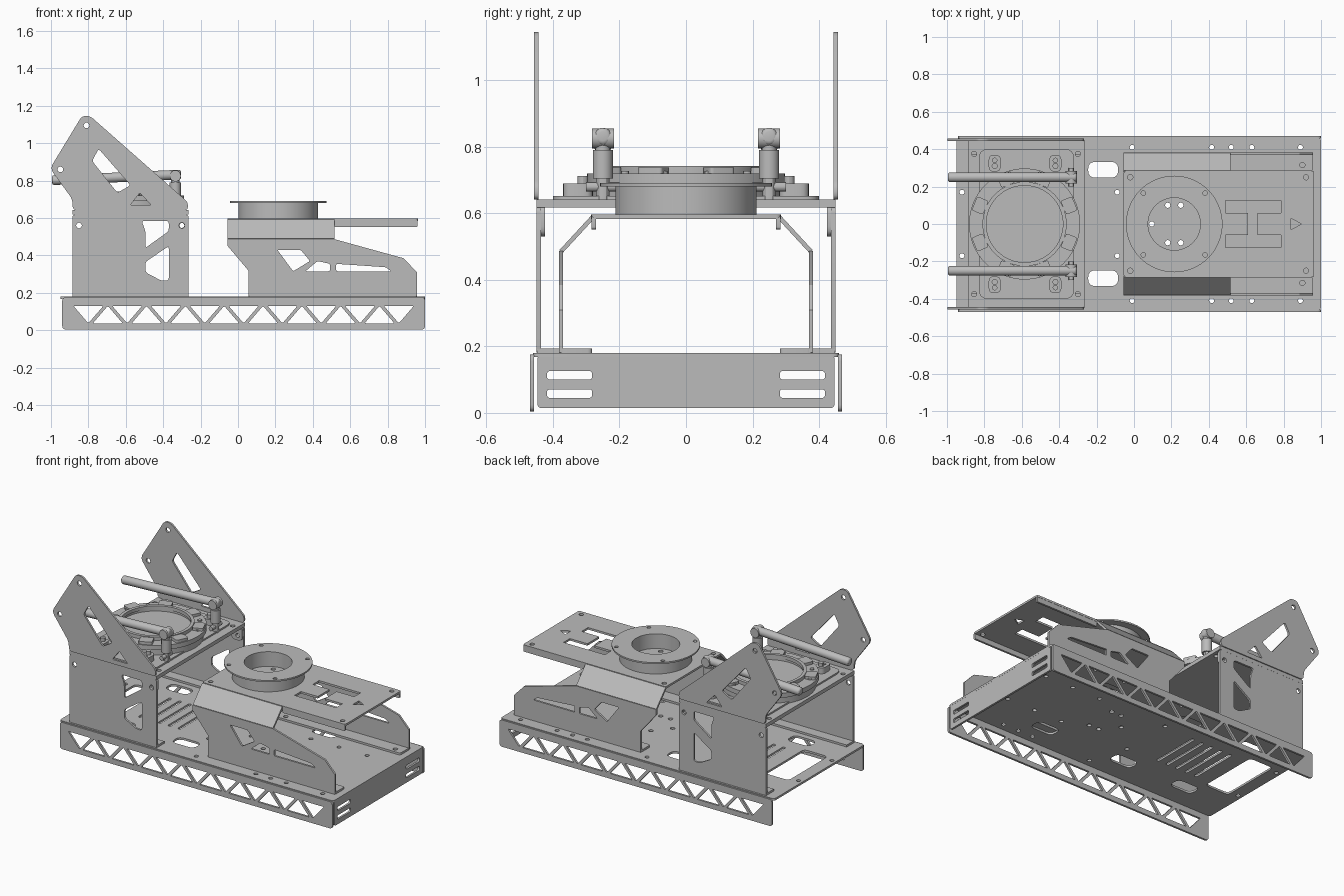
import bpy, bmesh, math
from mathutils import Matrix, Vector

cube = bpy.data.objects.get("Cube")
if cube:
    bpy.data.objects.remove(cube)

metal = bpy.data.materials.new("satin grey metal")
metal.use_nodes = True
GREY = (0.5, 0.5, 0.5, 1)
metal.diffuse_color = GREY
metal.node_tree.nodes["Principled BSDF"].inputs["Base Color"].default_value = GREY
parts = []


# --- outline helpers ---
def circle(x, y, r, n=24):
    return [(x + r * math.cos(math.tau * i / n), y + r * math.sin(math.tau * i / n)) for i in range(n)]


def rect(x0, x1, y0, y1):
    return [(x0, y0), (x1, y0), (x1, y1), (x0, y1)]


def rounded(points, r, n=4):
    """Replace each corner by a short curve."""
    out = []
    for i, p in enumerate(points):
        p = Vector(p)
        a, b = Vector(points[i - 1]) - p, Vector(points[(i + 1) % len(points)]) - p
        d = min(r, a.length * 0.45, b.length * 0.45)
        a, b = p + a.normalized() * d, p + b.normalized() * d
        for k in range(n + 1):
            t = k / n
            out.append(tuple(a * (1 - t) ** 2 + p * 2 * t * (1 - t) + b * t * t))
    return out


# --- part helpers ---
def finish(name, mesh):
    bm = bmesh.new()
    bm.from_mesh(mesh)
    bmesh.ops.remove_doubles(bm, verts=bm.verts, dist=1e-5)
    bmesh.ops.recalc_face_normals(bm, faces=bm.faces)
    bm.to_mesh(mesh)
    bm.free()
    mesh.materials.clear()
    mesh.materials.append(metal)
    ob = bpy.data.objects.new(name, mesh)
    bpy.context.collection.objects.link(ob)
    parts.append(ob)


def frame(u, v, origin):
    u, v = Vector(u).normalized(), Vector(v).normalized()
    m = Matrix((u, v, u.cross(v))).transposed().to_4x4()
    m.translation = origin
    return m


def flat(z):
    return frame((1, 0, 0), (0, 1, 0), (0, 0, z))


def upright(y):
    return frame((1, 0, 0), (0, 0, 1), (0, y, 0))


def facing_x(x):
    return frame((0, 1, 0), (0, 0, 1), (x, 0, 0))


def plate(name, outline, holes, thick, place):
    """Sheet cut from an outline with holes, centred on its plane."""
    cu = bpy.data.curves.new(name, 'CURVE')
    cu.dimensions, cu.fill_mode, cu.extrude = '2D', 'BOTH', thick / 2
    for loop in [outline] + holes:
        sp = cu.splines.new('POLY')
        sp.points.add(len(loop) - 1)
        for pt, (x, y) in zip(sp.points, loop):
            pt.co = (x, y, 0, 1)
        sp.use_cyclic_u = True
    tmp = bpy.data.objects.new("tmp", cu)
    bpy.context.collection.objects.link(tmp)
    bpy.context.view_layer.update()
    mesh = bpy.data.meshes.new_from_object(tmp.evaluated_get(bpy.context.evaluated_depsgraph_get()))
    bpy.data.objects.remove(tmp)
    mesh.transform(place)
    finish(name, mesh)


def rod(name, a, b, r, n=24, bevel=0.0):
    a, b = Vector(a), Vector(b)
    bm = bmesh.new()
    m = Matrix.Translation((a + b) / 2) @ (b - a).to_track_quat('Z', 'Y').to_matrix().to_4x4()
    bmesh.ops.create_cone(bm, cap_ends=True, segments=n, radius1=r, radius2=r, depth=(b - a).length, matrix=m)
    if bevel:
        rims = [e for e in bm.edges if any(len(f.verts) > 4 for f in e.link_faces)]
        bmesh.ops.bevel(bm, geom=rims, offset=bevel, segments=3, affect='EDGES', profile=0.5)
    mesh = bpy.data.meshes.new(name)
    bm.to_mesh(mesh)
    bm.free()
    finish(name, mesh)


def ring(name, x, r_out, r_in, z0, z1):
    plate(name, circle(x, 0, r_out, 64), [circle(x, 0, r_in, 64)], z1 - z0, flat((z0 + z1) / 2))


T = 0.013
SIDES = (("front", -1), ("back", 1))

# --- base tray: deck, truss sides, slotted end ---
vents = [circle(x, y, 0.014) for x, y in [(.18, .1), (.25, .1), (.18, -.1), (.25, -.1), (.095, 0)]]
deck_holes = vents + [rounded(rect(-.87, -.7, -.2, .2), .03)]
deck_holes += [rounded(rect(x, x + .02, -.16, .16), .01) for x in (-.6, -.53, -.46, -.39, -.32)]
for s in (-1, 1):
    deck_holes += [circle(x, s * .41, .013) for x in (-.01, .415, .52, .63, .89)]
    deck_holes += [circle(x, s * .17, .013) for x in (-.92, -.09, .4, .6, .8)]
    for x in (-.62, -.165, .42):
        deck_holes.append(rounded(rect(x - .08, x + .08, s * .29 - .042, s * .29 + .042), .045))
plate("tray_deck", rounded(rect(-.95, 1, -.46, .46), .02), deck_holes, T, flat(.174))

LOW, HIGH, PITCH = .037, .13, .2075
truss = []
for i in range(17):
    x = -.8 + i * PITCH / 2
    base, tip = (LOW, HIGH) if i % 2 else (HIGH, LOW)
    truss.append(rounded([(x - .08, base), (x + .08, base), (x, tip)], .008, 2))
for name, s in SIDES:
    plate(name + "_truss_side", rounded(rect(-.94, 1, .004, .176), .02), truss, T, upright(s * .463))

end_slots = [rounded(rect(c - .068, c + .068, z, z + .026), .01) for c in (-.35, .35) for z in (.045, .1)]
plate("tray_end", rounded(rect(-.447, .447, .014, .174), .015), end_slots, T, facing_x(.993))

# --- rear mount: walls, platform, pointed ears ---
wall_cuts = [circle(-.85, .56, .015), circle(-.3, .56, .015),
             rounded([(-.515, .585), (-.37, .585), (-.37, .53), (-.495, .44), (-.495, .53)], .015),
             rounded([(-.495, .365), (-.37, .45), (-.37, .265), (-.41, .265), (-.495, .31)], .015)]
ear = [(-.885, .642), (-.268, .642), (-.268, .685), (-.79, 1.145), (-.835, 1.145), (-1.005, .865), (-.885, .7)]
ear_cuts = [circle(-.81, 1.095, .015), circle(-.95, .86, .015),
            rounded([(-.78, .905), (-.745, .97), (-.575, .775), (-.645, .735)], .015),
            rounded([(-.575, .67), (-.525, .735), (-.465, .67)], .008)]
for name, s in SIDES:
    plate(name + "_rear_wall", rounded(rect(-.885, -.265, .182, .618), .015), wall_cuts, T, upright(s * .443))
    plate(name + "_rear_wall_foot", rect(-.885, -.265, s * .37, s * .448), [], T, flat(.187))
    plate(name + "_rear_ear", rounded(ear, .03), ear_cuts, T, upright(s * .45))
    plate(name + "_corner_tab", rounded(rect(-.345, -.268, .53, .625), .03), [circle(-.3, .56, .013)],
          T, upright(s * .43))
platform_holes = [circle(x, s * .375, .014) for x in (-.855, -.3) for s in (-1, 1)]
plate("rear_platform", rect(-.885, -.265, -.45, .45), platform_holes, .024, flat(.63))
plate("platform_pad", rounded(rect(-.83, -.32, -.4, .4), .05), [], .01, flat(.647))

# --- turntable on the platform ---
CX = -.585
rod("turntable_base", (CX, 0, .642), (CX, 0, .69), .28, 64)
ring("turntable_outer_ring", CX, .297, .212, .69, .72)
ring("turntable_rim", CX, .225, .205, .72, .742)
rod("turntable_floor", (CX, 0, .69), (CX, 0, .705), .212, 64)
for i in range(12):
    a = math.tau * (i + .5) / 12
    p = Vector((CX + .26 * math.cos(a), .26 * math.sin(a), .72))
    rod("turntable_screw", p, p + Vector((0, 0, .008)), .012, 12)
for i in range(8):
    m = Matrix.Translation((CX, 0, .729)) @ Matrix.Rotation(math.tau * (i + .5) / 8, 4, 'Z')
    plate("turntable_lug", rounded(rect(.225, .29, -.04, .04), .012), [], .018, m)

# --- hold-down clips and grab handles ---
for name, s in SIDES:
    for x in (-.745, -.42):
        plate(name + "_clip", rounded(rect(x - .032, x + .032, s * .325 - .045, s * .325 + .045), .03),
              [circle(x, s * .34, .012)], .04, flat(.67))
        rod(name + "_clip_bolt", (x, s * .31, .69), (x, s * .31, .712), .016, 12)
    y, x = s * .25, -.335
    rod(name + "_handle", (-.995, y, .802), (-.305, y, .832), .026, 24, .012)
    rod(name + "_handle_post", (x, y, .705), (x, y, .79), .03)
    rod(name + "_handle_neck", (x, y, .79), (x, y, .835), .022)
    rod(name + "_handle_stud", (x, y, .625), (x, y, .705), .02, 12)
    rod(name + "_handle_knuckle", (x, y - .033, .825), (x, y + .033, .825), .03, 16)
    rod(name + "_handle_pin", (x, y - .05, .68), (x, y + .05, .68), .014, 12)

# --- front housing: walls, folded shoulders, deck ---
body = [(.055, .182), (.957, .182), (.957, .31), (.885, .385), (.515, .487), (-.055, .487), (-.055, .45), (.055, .32)]
body_cuts = [[(.21, .43), (.335, .43), (.385, .37), (.295, .315)],
             [(.36, .315), (.425, .37), (.492, .355), (.492, .315)],
             [(.525, .355), (.79, .337), (.82, .315), (.525, .315)]]
shoulder_in, shoulder_up = .095, .103
run = math.hypot(shoulder_in, shoulder_up)
for name, s in SIDES:
    plate(name + "_housing_wall", body, [rounded(c, .008, 2) for c in body_cuts], T, upright(s * .376))
    fold = frame((1, 0, 0), (0, -s * shoulder_in, shoulder_up), (0, s * .376, .485))
    plate(name + "_housing_shoulder", rect(-.055, .515, 0, run), [], T, fold)
    feet_holes = [circle(x, s * .315, .014) for x in (.12, .9)]
    plate(name + "_housing_foot", rounded(rect(.055, .957, s * .282, s * .38), .015), feet_holes, T, flat(.187))
    plate(name + "_deck_lip", rounded(rect(.515, .96, .552, .592), .008), [], T, upright(s * .277))

letter_free_slot = [(.49, .06), (.61, .06), (.61, -.06), (.49, -.06), (.49, -.125), (.785, -.125),
                    (.785, -.06), (.66, -.06), (.66, .06), (.785, .06), (.785, .125), (.49, .125)]
deck_cuts = vents + [letter_free_slot, [(.84, -.03), (.895, 0), (.84, .03)]]
deck_cuts += [circle(x, s * .25, .014) for x in (-.02, .92) for s in (-1, 1)]
plate("housing_deck", rounded(rect(-.055, .962, -.285, .285), .015), deck_cuts, T, flat(.59))

# --- flanged collar on the housing ---
DX = .215
ring("collar_drum", DX, .212, .14, .596, .682)
screws = [circle(DX + a * .165, b * .165, .012) for a in (-1, 1) for b in (-1, 1)]
plate("collar_flange", circle(DX, 0, .258, 64), [circle(DX, 0, .14, 64)] + screws, .01, flat(.686))

# --- smooth the round parts, keep sheet edges sharp ---
bpy.ops.object.select_all(action='DESELECT')
for ob in parts:
    ob.select_set(True)
bpy.context.view_layer.objects.active = parts[0]
bpy.ops.object.shade_smooth_by_angle(angle=math.radians(30))
